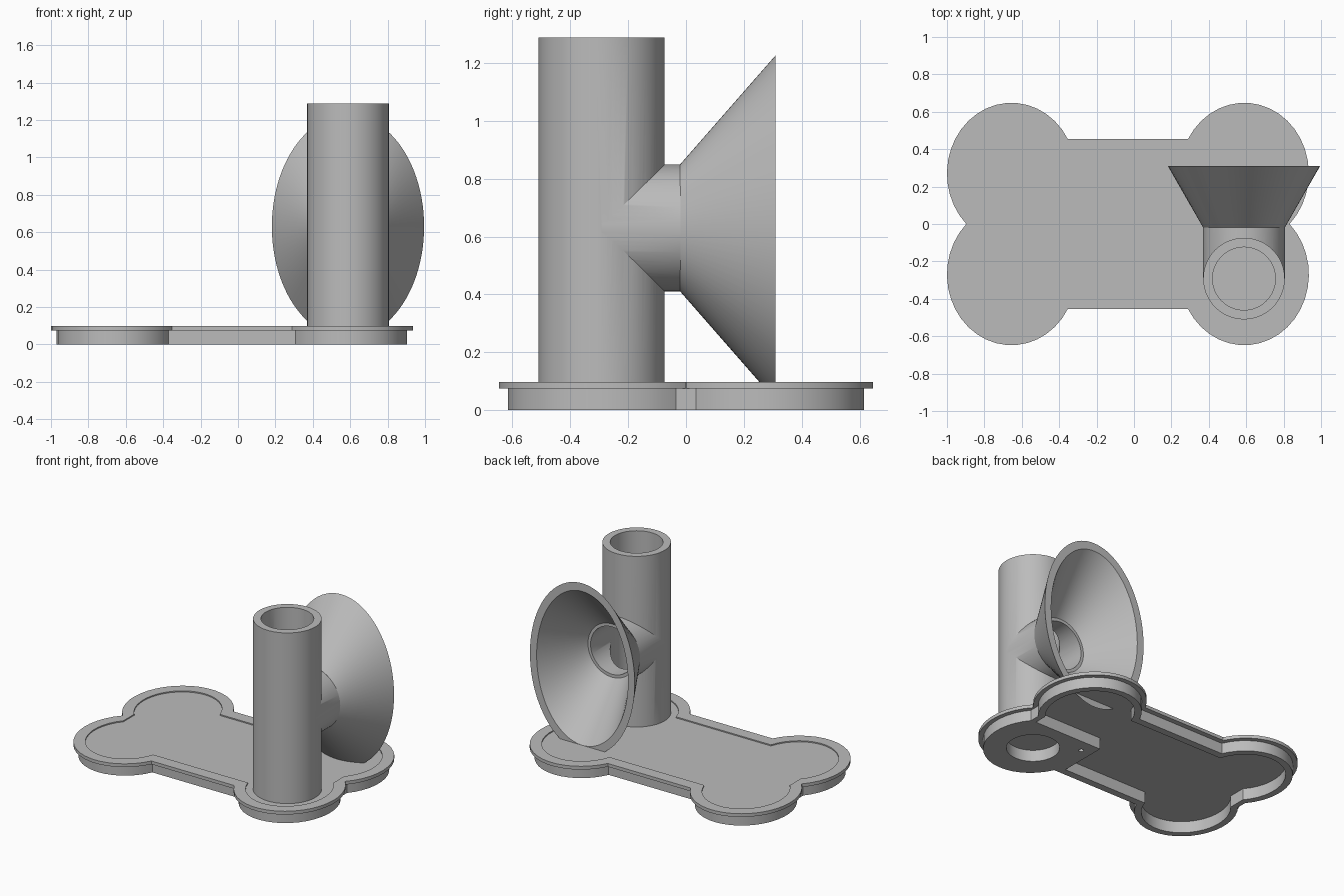
import bpy, bmesh
from math import sin, cos, asin, pi

if "Cube" in bpy.data.objects:
    bpy.data.objects.remove(bpy.data.objects["Cube"])

grey = bpy.data.materials.new("plain grey")
grey.use_nodes = True
grey.diffuse_color = (0.5, 0.5, 0.5, 1)
grey.node_tree.nodes["Principled BSDF"].inputs["Base Color"].default_value = (0.5, 0.5, 0.5, 1)

LOBE_Y = 0.27
LOBE_X = {1: 0.59, -1: -0.655}
PIPE_X, PIPE_Y, HORN_Z = 0.588, -0.292, 0.63
PIPE_R, BORE_R = 0.218, 0.168


def loft(name, rings, closed=False):
    """Skin equal-length rings of points; cap the ends or join last to first."""
    bm = bmesh.new()
    loops = [[bm.verts.new(p) for p in ring] for ring in rings]
    pairs = list(zip(loops, loops[1:]))
    if closed:
        pairs.append((loops[-1], loops[0]))
    else:
        bm.faces.new(loops[0])
        bm.faces.new(loops[-1])
    for a, b in pairs:
        for i in range(len(a)):
            j = (i + 1) % len(a)
            bm.faces.new((a[i], a[j], b[j], b[i]))
    bmesh.ops.recalc_face_normals(bm, faces=bm.faces)
    mesh = bpy.data.meshes.new(name)
    bm.to_mesh(mesh)
    bm.free()
    mesh.materials.append(grey)
    obj = bpy.data.objects.new(name, mesh)
    bpy.context.collection.objects.link(obj)
    return obj


def at_height(outline, z):
    return [(x, y, z) for x, y in outline]


def bone(rx, ry, half_width, cleft):
    """Bone outline: four elliptical lobes joined by a straight bar."""
    inner = pi - asin((half_width - LOBE_Y) / ry)
    outer = asin((cleft - LOBE_Y) / ry)
    n = 22
    angles = [inner + (outer - inner) * i / (n - 1) for i in range(n)]

    def arc(sx, sy):
        return [(LOBE_X[sx] + sx * rx * cos(a), sy * (LOBE_Y + ry * sin(a))) for a in angles]
    return arc(1, 1) + arc(1, -1)[::-1] + arc(-1, -1) + arc(-1, 1)[::-1]


def circle_z(r, z, x=PIPE_X, y=PIPE_Y, n=72):
    return [(x + r * cos(2 * pi * i / n), y + r * sin(2 * pi * i / n), z) for i in range(n)]


def ellipse_y(rx, rz, y, n=96):
    return [(PIPE_X + rx * cos(2 * pi * i / n), y, HORN_Z + rz * sin(2 * pi * i / n)) for i in range(n)]


def combine(obj, tool, operation):
    """Apply a boolean and discard the tool."""
    mod = obj.modifiers.new("boolean", 'BOOLEAN')
    mod.operation, mod.object, mod.solver = operation, tool, 'EXACT'
    bpy.ops.object.select_all(action='DESELECT')
    bpy.context.view_layer.objects.active = obj
    obj.select_set(True)
    bpy.ops.object.modifier_apply(modifier=mod.name)
    bpy.data.objects.remove(tool)


# Bone base: cavity, skirt, overhanging lip and shallow top recess
lip = bone(0.345, 0.378, 0.455, 0.002)
skirt = bone(0.315, 0.345, 0.42, 0.035)
inside = bone(0.27, 0.30, 0.37, 0.06)
base = loft("bone_base", [
    at_height(inside, 0.08), at_height(inside, 0), at_height(skirt, 0), at_height(skirt, 0.075),
    at_height(lip, 0.075), at_height(lip, 0.098), at_height(inside, 0.098), at_height(inside, 0.09)])

# Solid block under the pipe lobe, with a blind socket and a small hole
core = bone(0.295, 0.325, 0.40, 0.045)
left, back = 0.255, -0.03
footprint = [p for p in core if p[0] > left and p[1] < back]
footprint += [(left, footprint[-1][1]), (left, back), (footprint[0][0], back)]
block = loft("socket_block", [at_height(footprint, 0), at_height(footprint, 0.085)])
for r, x, y in ((BORE_R, PIPE_X, PIPE_Y), (0.016, 0.335, -0.12)):
    combine(block, loft("socket_cutter", [circle_z(r, -0.1, x, y), circle_z(r, 0.2, x, y)]), 'DIFFERENCE')

# Upright pipe with a side branch, both bored through
pipe = loft("upright_pipe", [circle_z(PIPE_R, 0.085), circle_z(PIPE_R, 1.288)])
branch_r = PIPE_R + 0.001
combine(pipe, loft("branch", [ellipse_y(branch_r, branch_r, PIPE_Y),
                              ellipse_y(branch_r, branch_r, -0.018)]), 'UNION')
combine(pipe, loft("bore_cutter", [circle_z(BORE_R, 0), circle_z(BORE_R, 1.5)]), 'DIFFERENCE')
combine(pipe, loft("branch_cutter", [ellipse_y(BORE_R - 0.002, BORE_R - 0.002, PIPE_Y),
                                     ellipse_y(BORE_R - 0.002, BORE_R - 0.002, 0.1)]), 'DIFFERENCE')

# Oval horn opening to the back
horn = loft("horn", [ellipse_y(0.218, 0.22, -0.02), ellipse_y(0.407, 0.597, 0.31),
                     ellipse_y(0.355, 0.54, 0.31), ellipse_y(0.185, 0.185, -0.02)], closed=True)

# Smooth the round walls, keep the edges crisp
for obj in (base, block, pipe, horn):
    bpy.ops.object.select_all(action='DESELECT')
    bpy.context.view_layer.objects.active = obj
    obj.select_set(True)
    bpy.ops.object.shade_smooth_by_angle(angle=0.5)
